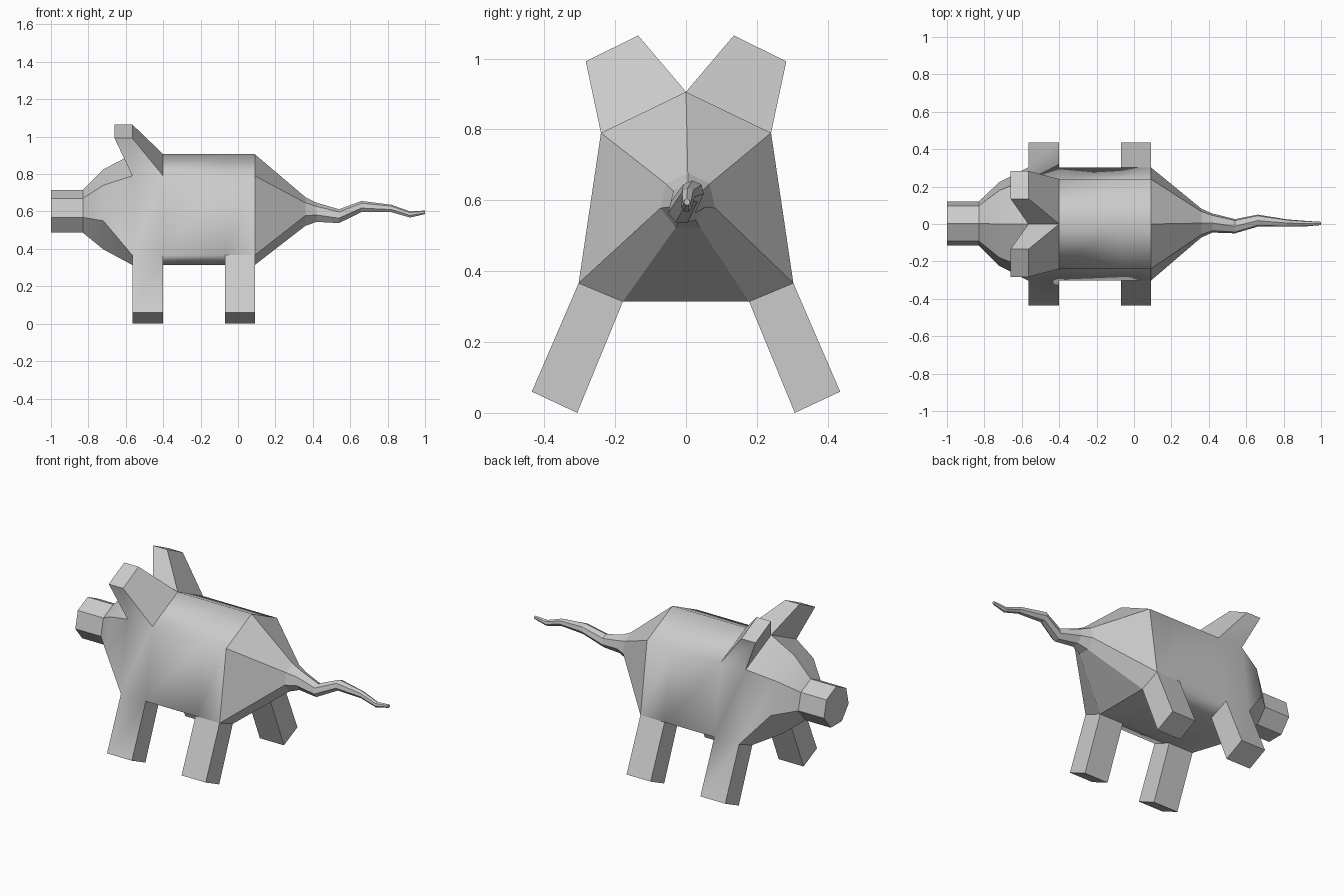
import bpy, bmesh
from math import sin, cos, tau, radians

if "Cube" in bpy.data.objects:
    bpy.data.objects.remove(bpy.data.objects["Cube"])

SIDES = 7
bm = bmesh.new()


def round_ring(x, y, z, ry, rz):
    return [bm.verts.new((x, y + ry * sin(k * tau / SIDES), z + rz * cos(k * tau / SIDES)))
            for k in range(SIDES)]


def torso_ring(x):
    half = [(0.24, 0.79), (0.303, 0.366), (0.178, 0.314)]
    pts = [(0, 0.906)] + half + [(-y, z) for y, z in reversed(half)]
    return [bm.verts.new((x, y, z)) for y, z in pts]


# Snout and head
rings = [round_ring(-1.0, 0.003, 0.595, 0.12, 0.12),
         round_ring(-0.83, 0.003, 0.595, 0.12, 0.12),
         round_ring(-0.72, 0, 0.6, 0.23, 0.225)]
# Torso
rings += [torso_ring(x) for x in (-0.565, -0.40, -0.07, 0.09)]
# Wavy tail: x, y, z, half width, half height
tail = [(0.36, 0.005, 0.596, 0.079, 0.081),
        (0.42, 0.005, 0.593, 0.052, 0.054),
        (0.54, -0.012, 0.573, 0.039, 0.039),
        (0.66, 0.018, 0.625, 0.033, 0.031),
        (0.82, 0.005, 0.615, 0.02, 0.021),
        (0.92, 0.002, 0.583, 0.015, 0.017),
        (1.0, 0.003, 0.595, 0.009, 0.01)]
rings += [round_ring(*t) for t in tail]

# Skin the rings and close both ends
skin = [[bm.faces.new((a[k], a[(k + 1) % SIDES], b[(k + 1) % SIDES], b[k]))
         for k in range(SIDES)] for a, b in zip(rings, rings[1:])]
bm.faces.new(rings[0])
bm.faces.new(rings[-1])
bm.normal_update()


def pull(face, place):
    """Extrude one face and move its corners with place(co)."""
    new = bmesh.ops.extrude_discrete_faces(bm, faces=[face])["faces"][0]
    for v in new.verts:
        side = 1 if new.calc_center_median().y > 0 else -1
        targets = {w: place(w.co, side) for w in new.verts}
        break
    for w, co in targets.items():
        w.co = co


def ear_tip(co, side):
    x = -0.66 if co.x < -0.5 else -0.565
    y, z = (0.135, 1.065) if abs(co.y) < 0.1 else (0.283, 0.992)
    return (x, side * y, z)


def foot(co, side):
    y, z = (0.435, 0.06) if abs(co.y) > 0.25 else (0.307, 0.0)
    return (co.x, side * y, z)


# Ears and legs grow out of the torso
for k in (0, 6):
    pull(skin[3][k], ear_tip)
for k in (2, 4):
    pull(skin[3][k], foot)
    pull(skin[5][k], foot)

bmesh.ops.recalc_face_normals(bm, faces=bm.faces)
bm.normal_update()

# Rounded shading on the barrel, crisp facets elsewhere
barrel = {f for f in bm.faces
          if all(-0.57 < v.co.x < 0.1 and 0.3 < v.co.z < 0.92 for v in f.verts)}
for f in bm.faces:
    f.smooth = True
for e in bm.edges:
    if not all(f in barrel for f in e.link_faces):
        e.smooth = e.calc_face_angle(0) < radians(30) and max(v.co.x for v in e.verts) < 0.05

mesh = bpy.data.meshes.new("pig_body")
bm.to_mesh(mesh)
bm.free()
pig = bpy.data.objects.new("pig_body", mesh)
bpy.context.collection.objects.link(pig)
